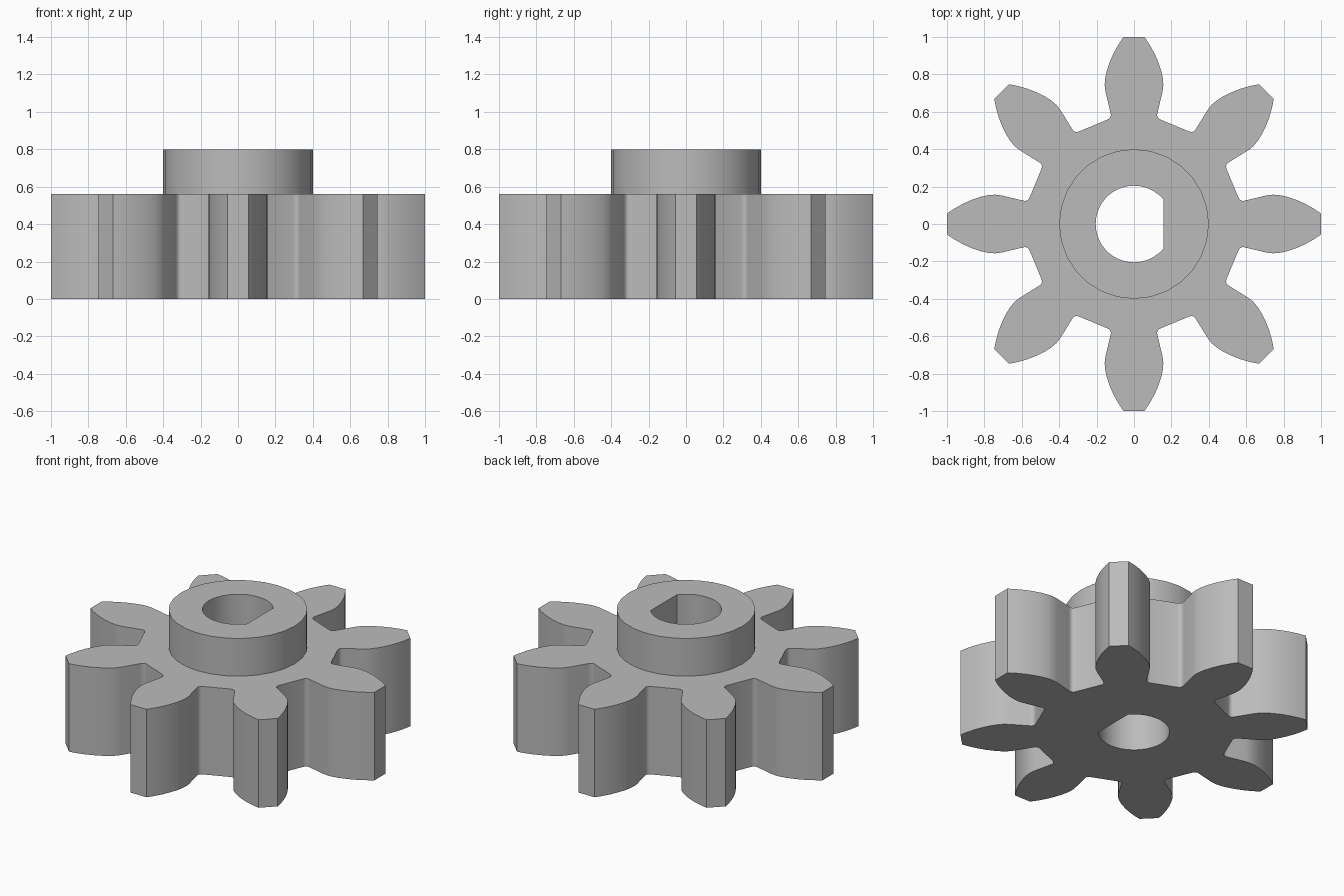
import bpy
import bmesh
from math import pi, cos, sin, acos, radians
from mathutils import Matrix, Vector

cube = bpy.data.objects.get("Cube")
if cube:
    bpy.data.objects.remove(cube, do_unlink=True)

TEETH = 8
GEAR_TOP, HUB_TOP = 0.56, 0.80
HUB_RADIUS, BORE_RADIUS, BORE_FLAT = 0.40, 0.205, 0.157

grey = bpy.data.materials.new("plain grey")
grey.use_nodes = True
colour = (0.5, 0.5, 0.5, 1)
grey.diffuse_color = colour
grey.node_tree.nodes["Principled BSDF"].inputs["Base Color"].default_value = colour

# Half of one tooth, from the tip down the flank and round the root fillet
HALF_TOOTH = [(0.056, 1.0), (0.083, 0.96), (0.108, 0.915), (0.128, 0.87),
              (0.145, 0.82), (0.154, 0.78), (0.157, 0.745), (0.153, 0.71),
              (0.127, 0.60), (0.1235, 0.583), (0.125, 0.574),
              (0.132, 0.564), (0.142, 0.558)]


def gear_outline():
    tooth = [(-x, y) for x, y in reversed(HALF_TOOTH)] + HALF_TOOTH
    points = []
    for i in range(TEETH):
        turn = Matrix.Rotation(-2 * pi * i / TEETH, 2)
        points += [turn @ Vector(p) for p in tooth]
    return points


def arc(radius, start, end, count):
    step = (end - start) / count
    return [Vector((radius * cos(start + step * i), radius * sin(start + step * i)))
            for i in range(count + 1)]


def add_loop(bm, points, z):
    verts = [bm.verts.new((p[0], p[1], z)) for p in points]
    edges = [bm.edges.new((v, verts[i - 1])) for i, v in enumerate(verts)]
    return verts, edges


def add_wall(bm, lower, upper):
    for i in range(len(lower[0])):
        bm.faces.new((lower[0][i - 1], lower[0][i], upper[0][i], upper[0][i - 1]))


def add_ring_cap(bm, outer, inner):
    bmesh.ops.triangle_fill(bm, edges=outer[1] + inner[1], use_beauty=True,
                            use_dissolve=False, normal=(0, 0, 1))


bm = bmesh.new()
outline = gear_outline()
hub = arc(HUB_RADIUS, radians(90), radians(450), 28)[:-1]
flat_angle = acos(BORE_FLAT / BORE_RADIUS)
bore = arc(BORE_RADIUS, flat_angle, 2 * pi - flat_angle, 28)

# Toothed wheel, raised hub and D-shaped through bore
gear_low, gear_high = add_loop(bm, outline, 0), add_loop(bm, outline, GEAR_TOP)
hub_low, hub_high = add_loop(bm, hub, GEAR_TOP), add_loop(bm, hub, HUB_TOP)
bore_low, bore_high = add_loop(bm, bore, 0), add_loop(bm, bore, HUB_TOP)
for lower, upper in ((gear_low, gear_high), (hub_low, hub_high), (bore_low, bore_high)):
    add_wall(bm, lower, upper)
for outer, inner in ((gear_low, bore_low), (gear_high, hub_low), (hub_high, bore_high)):
    add_ring_cap(bm, outer, inner)
bmesh.ops.recalc_face_normals(bm, faces=bm.faces)

mesh = bpy.data.meshes.new("pinion_gear")
bm.to_mesh(mesh)
bm.free()
mesh.materials.append(grey)
gear = bpy.data.objects.new("pinion_gear", mesh)
bpy.context.collection.objects.link(gear)

# Smooth flanks with crisp rims
bpy.ops.object.select_all(action="DESELECT")
gear.select_set(True)
bpy.context.view_layer.objects.active = gear
bpy.ops.object.shade_smooth_by_angle(angle=radians(30))
